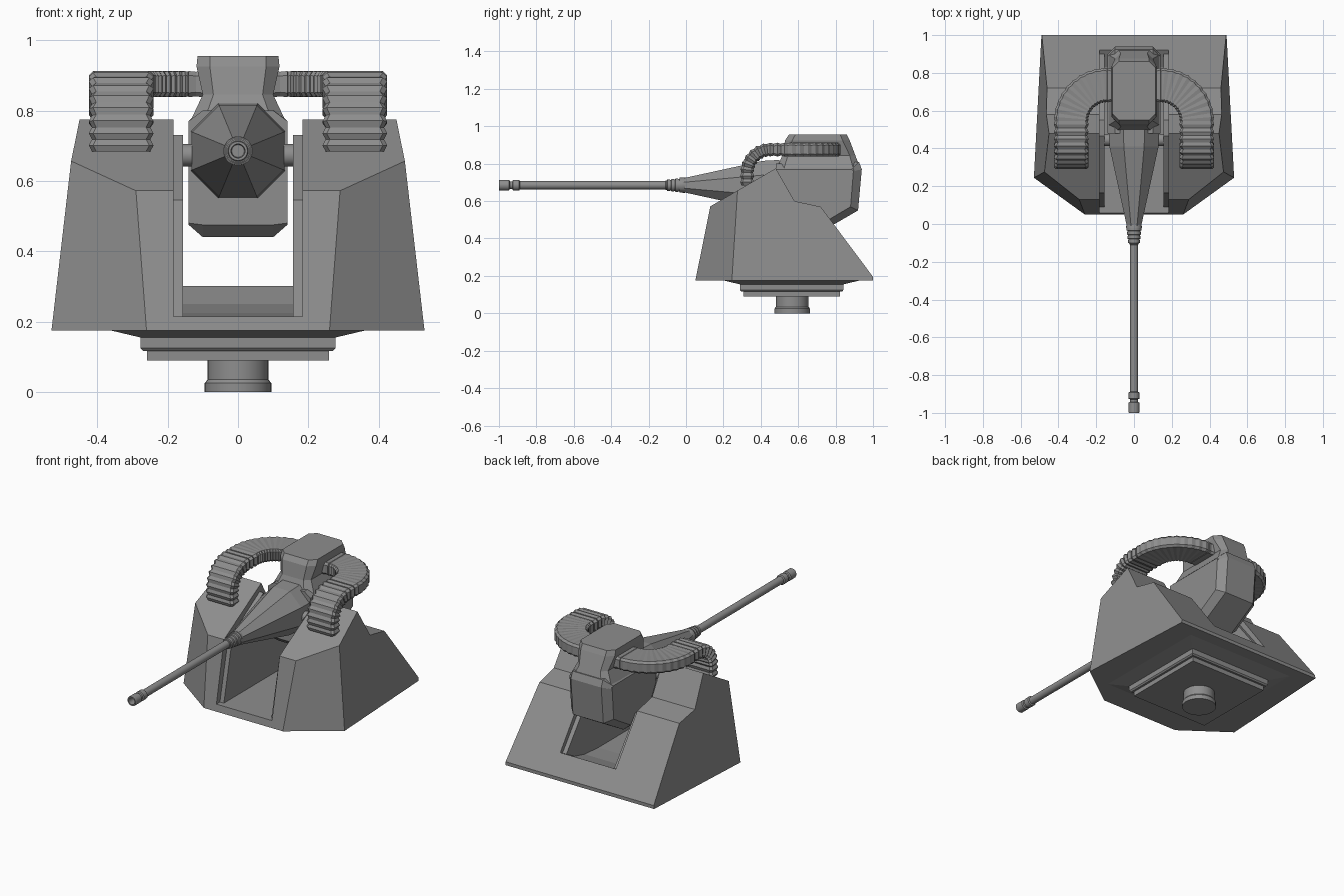
import bpy, bmesh, math
from mathutils import Vector

if "Cube" in bpy.data.objects:
    bpy.data.objects.remove(bpy.data.objects["Cube"])

grey = bpy.data.materials.new("gunmetal")
grey.diffuse_color = (0.27, 0.27, 0.27, 1)
grey.use_nodes = True
grey.node_tree.nodes["Principled BSDF"].inputs["Base Color"].default_value = grey.diffuse_color


def finish(bm, name, smooth=False):
    bmesh.ops.recalc_face_normals(bm, faces=bm.faces)
    me = bpy.data.meshes.new(name)
    bm.to_mesh(me)
    bm.free()
    me.materials.append(grey)
    ob = bpy.data.objects.new(name, me)
    bpy.context.collection.objects.link(ob)
    if smooth:
        bpy.ops.object.select_all(action='DESELECT')
        bpy.context.view_layer.objects.active = ob
        ob.select_set(True)
        bpy.ops.object.shade_smooth_by_angle(angle=math.radians(30))
    return ob


def loft_bm(sections):
    """Skin equal-length closed rings and cap both ends."""
    bm = bmesh.new()
    rings = [[bm.verts.new(p) for p in s] for s in sections]
    n = len(rings[0])
    for a, b in zip(rings, rings[1:]):
        for i in range(n):
            j = (i + 1) % n
            bm.faces.new((a[i], a[j], b[j], b[i]))
    bm.faces.new(rings[0])
    bm.faces.new(rings[-1])
    return bm


def slab_bm(profile, x0, x1):
    """Extrude a (y, z) profile along x."""
    return loft_bm([[(x, y, z) for y, z in profile] for x in (x0, x1)])


def circle_y(y, r, n, z=0.685, turn=0.0):
    return [(r * math.cos(turn + math.tau * i / n), y,
             z + r * math.sin(turn + math.tau * i / n)) for i in range(n)]


def mirror(ob):
    ob.modifiers.new("mirror", 'MIRROR').use_clip = False


# Armoured shell: side profile trimmed by tapered side and front corner planes
shell = [(0.05, 0.175), (0.13, 0.572), (0.48, 0.775), (0.58, 0.6),
         (0.72, 0.57), (1.0, 0.195), (1.0, 0.175)]
bm = slab_bm(shell, -0.7, 0.7)
planes = [((0.53, 0.245, 0.175), (0.49, 1.0, 0.175), (0.45, 0.48, 0.775)),
          ((0.26, 0.05, 0.175), (0.53, 0.245, 0.175), (0.468, 0.27, 0.65))]
for s in (1, -1):
    for tri in planes:
        a, b, c = [Vector((s * x, y, z)) for x, y, z in tri]
        no = (b - a).cross(c - a).normalized()
        if no.x * s < 0:
            no.negate()
        bmesh.ops.bisect_plane(bm, geom=bm.verts[:] + bm.edges[:] + bm.faces[:],
                               plane_co=a, plane_no=no, clear_outer=True)
        bmesh.ops.holes_fill(bm, edges=[e for e in bm.edges if e.is_boundary], sides=0)
body = finish(bm, "armoured_shell")

# Central slot with a floor that sweeps up at the back
slot = [(-0.1, 0.215), (0.6, 0.215), (0.73, 0.225), (0.83, 0.25), (0.92, 0.30),
        (1.2, 0.5), (1.2, 1.1), (-0.1, 1.1)]
cutter = finish(slab_bm(slot, -0.183, 0.183), "slot_cutter")
cutter.hide_render = True
mod = body.modifiers.new("slot", 'BOOLEAN')
mod.object = cutter
mod.operation = 'DIFFERENCE'
mod.solver = 'EXACT'
bpy.context.view_layer.objects.active = body
bpy.ops.object.modifier_apply(modifier="slot")
bpy.data.objects.remove(cutter)

# Inner cheek plates and trunnion stubs
cheek = [(0.09, 0.21), (0.165, 0.545), (0.465, 0.73), (0.55, 0.575), (0.70, 0.545),
         (0.90, 0.29), (0.80, 0.235), (0.65, 0.21)]
mirror(finish(slab_bm(cheek, 0.157, 0.185), "cheek_plate"))
pin = [[(x, 0.445 + 0.032 * math.cos(math.tau * i / 16), 0.673 + 0.032 * math.sin(math.tau * i / 16))
        for i in range(16)] for x in (-0.17, 0.17)]
finish(loft_bm(pin), "trunnion_pin", True)

# Square stepped turntable
steps = [(0.37, 0.177), (0.277, 0.155), (0.277, 0.125), (0.270, 0.117), (0.258, 0.117), (0.258, 0.09)]
finish(loft_bm([[(sx * h, 0.565 + sy * h, z) for sx, sy in ((-1, -1), (1, -1), (1, 1), (-1, 1))]
                for h, z in steps]), "turntable_base")

# Round pedestal
finish(loft_bm([[(r * math.cos(math.tau * i / 32), 0.568 + r * math.sin(math.tau * i / 32), z)
                 for i in range(32)]
                for r, z in ((0.095, 0), (0.095, 0.025), (0.087, 0.035), (0.087, 0.095))]),
       "pedestal", True)

# Gun housing: full profile in the middle, inset profile on the flanks
mid = [(0.48, 0.80), (0.48, 0.475), (0.52, 0.44), (0.73, 0.44), (0.92, 0.55), (0.94, 0.77), (0.925, 0.81)]
side = [(0.48, 0.77), (0.48, 0.48), (0.485, 0.475), (0.72, 0.475), (0.88, 0.57), (0.895, 0.76), (0.885, 0.77)]
finish(loft_bm([[(x, y, z) for y, z in p]
                for x, p in ((-0.14, side), (-0.1, mid), (0.1, mid), (0.14, side))]), "gun_housing")

# Waisted top block: half width, front y, back y, corner cut
block = [(0.76, 0.14, 0.48, 0.938, 0.04), (0.845, 0.10, 0.515, 0.905, 0.03),
         (0.925, 0.118, 0.53, 0.875, 0.038), (0.955, 0.115, 0.55, 0.86, 0.035)]
finish(loft_bm([[(-w + c, f, z), (w - c, f, z), (w, f + c, z), (w, b - c, z),
                 (w - c, b, z), (-w + c, b, z), (-w, b - c, z), (-w, f + c, z)]
                for z, w, f, b, c in block]), "top_block")

# Octagonal barrel shroud
k = 1 / math.cos(math.pi / 8)
finish(loft_bm([circle_y(y, r * k, 8, turn=math.pi / 8)
                for y, r in ((-0.03, 0.034), (0.41, 0.13), (0.5, 0.135))]), "barrel_shroud")

# Barrel with collar rings, muzzle and bore
barrel = [(0.0, 0.04), (-0.02, 0.042)]
for i in range(4):
    y, r = -0.02 - 0.022 * i, 0.040 - 0.003 * i
    barrel += [(y, r), (y - 0.014, r), (y - 0.016, r - 0.006), (y - 0.022, r - 0.006)]
barrel += [(-0.11, 0.022), (-0.888, 0.022), (-0.892, 0.029), (-0.925, 0.029), (-0.928, 0.021),
           (-0.942, 0.021), (-0.946, 0.029), (-0.997, 0.029), (-1.0, 0.027), (-1.0, 0.02), (-0.95, 0.018)]
finish(loft_bm([circle_y(y, r, 20) for y, r in barrel]), "barrel", True)

# Feed chutes: path points with width and thickness directions
path = []
Z, X = Vector((0, 0, 1)), Vector((1, 0, 0))
for i in range(4):
    path.append((Vector((0.08 + 0.02 * i, 0.735, 0.875)), Vector((0, 1, 0)), Z))
for i in range(21):
    a = math.pi / 2 * (1 - i / 20)
    d = Vector((math.cos(a), math.sin(a), 0))
    path.append((Vector((0.142, 0.545, 0.875)) + d * 0.19, d, Z))
for i in range(1, 5):
    path.append((Vector((0.332, 0.545 - 0.019 * i, 0.875)), X, Z))
for i in range(14):
    a = math.pi / 2 * (1 + i / 13)
    d = Vector((0, math.cos(a), math.sin(a)))
    path.append((Vector((0.332, 0.45, 0.752)) + d * 0.123, X, d))
for i in range(1, 5):
    path.append((Vector((0.332, 0.327, 0.752 - 0.017 * i)), X, Vector((0, -1, 0))))

# Gentle ribs around the flat bend, deeper ribs where the chute turns down
rings = []
for i, (p, w, t) in enumerate(path):
    flat = i < 25
    hw, ht = (0.092, 0.037) if i % 2 else ((0.087, 0.035) if flat else (0.083, 0.031))
    c = 0.012
    rings.append([p + w * u + t * v for u, v in (
        (hw, ht - c), (hw - c, ht), (c - hw, ht), (-hw, ht - c),
        (-hw, c - ht), (c - hw, -ht), (hw - c, -ht), (hw, c - ht))])
mirror(finish(loft_bm(rings), "feed_chute"))
